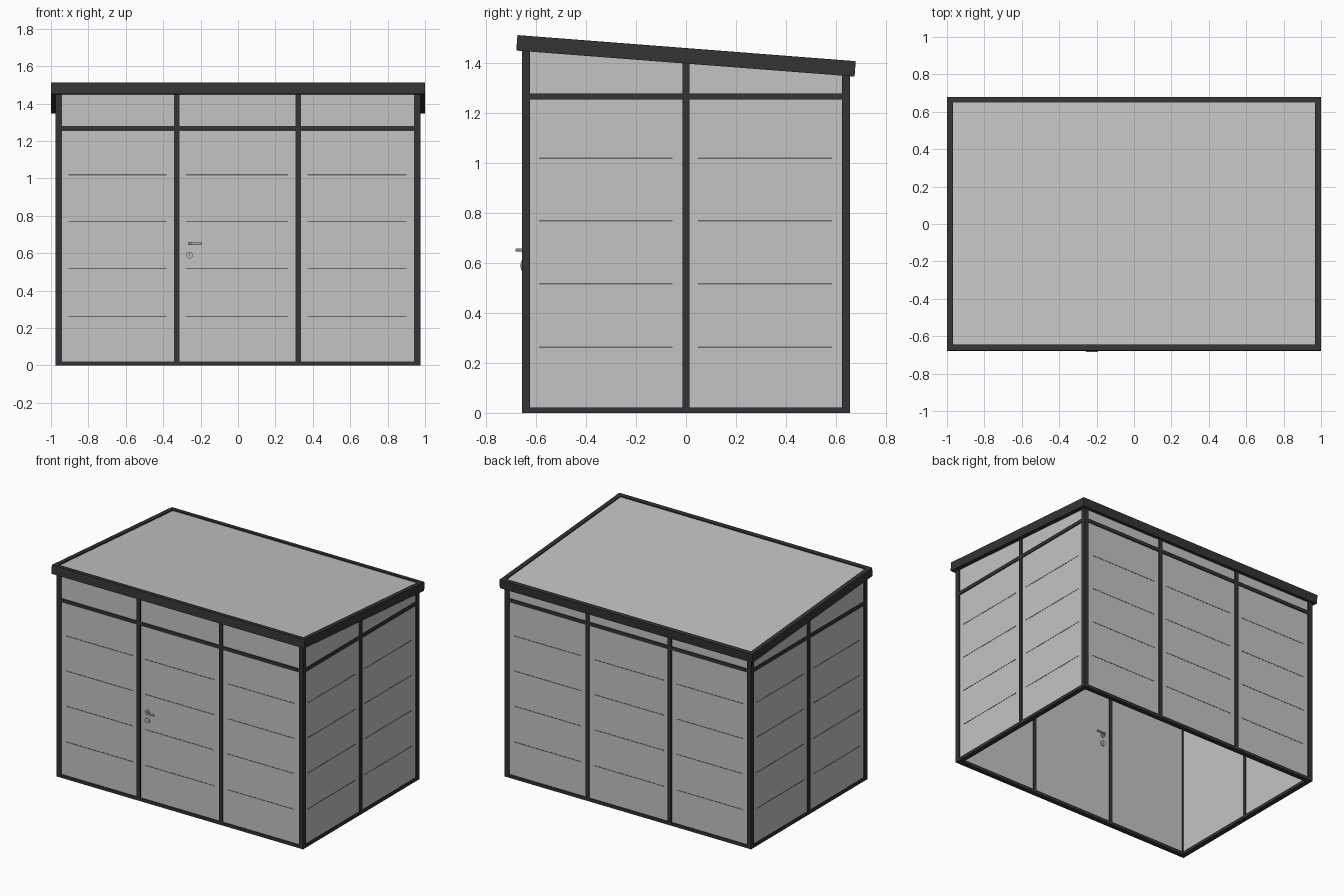
import bpy
import math

if "Cube" in bpy.data.objects:
    bpy.data.objects.remove(bpy.data.objects["Cube"])


def material(name, value, metallic=0.0):
    m = bpy.data.materials.new(name)
    m.use_nodes = True
    colour = (value, value, value, 1)
    m.diffuse_color = colour
    bsdf = m.node_tree.nodes["Principled BSDF"]
    bsdf.inputs["Base Color"].default_value = colour
    bsdf.inputs["Roughness"].default_value = 0.6
    return m


PANEL = material("light grey panel", 0.55)
FRAME = material("dark grey frame", 0.034)
GROOVE = material("groove grey", 0.15)
METAL = material("handle grey", 0.4)

HX, HY = 0.975, 0.657          # outer half sizes of the walls
POST, RAIL = 0.033, 0.025      # frame member widths
ANGLE = math.atan(0.077)       # roof pitch, falling to the back
ROOF_Z, ROOF_H = 1.43, 0.062


def roof_line(y):
    """Height just inside the roof underside."""
    return ROOF_Z - ROOF_H / 2 + 0.008 - y * math.tan(ANGLE)


def box(name, xs, ys, zs, mat):
    """Box from three ranges; a top of None follows the roof slope."""
    x0, x1 = sorted(xs)
    y0, y1 = sorted(ys)
    z0, z1 = zs
    base = [(x0, y0), (x1, y0), (x1, y1), (x0, y1)]
    verts = [(x, y, z0) for x, y in base]
    verts += [(x, y, roof_line(y) if z1 is None else z1) for x, y in base]
    faces = [(3, 2, 1, 0), (4, 5, 6, 7)]
    faces += [(i, (i + 1) % 4, (i + 1) % 4 + 4, i + 4) for i in range(4)]
    mesh = bpy.data.meshes.new(name)
    mesh.from_pydata(verts, [], faces)
    mesh.materials.append(mat)
    obj = bpy.data.objects.new(name, mesh)
    bpy.context.collection.objects.link(obj)
    return obj


def wall(name, side, along_x, half, out, middles):
    """One framed wall with panels, posts, rails and grooves."""
    def part(label, span, depth, zs, mat):
        across = [side * (out - d) for d in depth]
        ranges = (span, across) if along_x else (across, span)
        box(name + "_" + label, *ranges, zs, mat)

    inner = half - POST
    part("panel", (-inner, inner), (0.008, 0.026), (0.01, None), PANEL)
    part("bottom_rail", (-inner, inner), (0, POST), (0, 0.022), FRAME)
    part("upper_rail", (-inner, inner), (0.001, 0.03), (1.255, 1.255 + RAIL), FRAME)
    for m in middles:
        part("middle_post", (m - 0.014, m + 0.014), (0.0005, 0.031), (0, None), FRAME)

    # Pressed horizontal grooves in every bay
    edges = [-inner] + [m + s * 0.014 for m in middles for s in (-1, 1)] + [inner]
    for a, b in zip(edges[::2], edges[1::2]):
        for z in (0.262, 0.518, 0.77, 1.02):
            part("groove", (a + 0.035, b - 0.04), (0.0068, 0.01),
                 (z - 0.003, z + 0.003), GROOVE)


# Walls
wall("front", -1, True, HX, HY, (-0.328, 0.322))
wall("back", 1, True, HX, HY, (-0.328, 0.322))
wall("left", 1, False, HY, HX, (0,))
wall("right", -1, False, HY, HX, (0,))

# Corner posts
for sx in (-1, 1):
    for sy in (-1, 1):
        box("corner_post", (sx * HX, sx * (HX - POST)),
            (sy * HY, sy * (HY - POST)), (0, None), FRAME)

# Pitched roof: recessed sheet inside a fascia frame
half_len, h, edge = 0.6795, ROOF_H / 2, 0.031
roof = [box("roof_sheet", (-0.975, 0.975), (-0.655, 0.655), (-h + 0.012, h - 0.008), PANEL)]
for s in (-1, 1):
    roof.append(box("roof_fascia_end", (-1, 1),
                    (s * half_len, s * (half_len - edge)), (-h, h), FRAME))
    roof.append(box("roof_fascia_side", (s, s * (1 - edge)),
                    (edge - half_len, half_len - edge), (-h, h), FRAME))
for obj in roof:
    obj.location.z = ROOF_Z
    obj.rotation_euler.x = -ANGLE


# Door handle and lock on both faces of the door
def disc(name, x, y, z, radius, depth, mat):
    bpy.ops.mesh.primitive_cylinder_add(vertices=24, radius=radius, depth=depth,
                                        location=(x, y, z),
                                        rotation=(math.pi / 2, 0, 0))
    obj = bpy.context.object
    obj.name = name
    obj.data.materials.append(mat)
    bpy.ops.object.shade_smooth_by_angle()


def lever(name, face, direction):
    curve = bpy.data.curves.new(name, "CURVE")
    curve.dimensions = "3D"
    curve.bevel_depth = 0.0065
    curve.bevel_resolution = 3
    curve.use_fill_caps = True
    spline = curve.splines.new("POLY")
    tip = face + direction * 0.029
    path = [(-0.26, face), (-0.26, tip - direction * 0.007), (-0.253, tip), (-0.192, tip)]
    spline.points.add(len(path) - 1)
    for point, (x, y) in zip(spline.points, path):
        point.co = (x, y, 0.652, 1)
    curve.materials.append(METAL)
    bpy.context.collection.objects.link(bpy.data.objects.new(name, curve))


for label, face, direction in (("outer", -HY + 0.008, -1), ("inner", -HY + 0.026, 1)):
    lever(label + "_door_lever", face, direction)
    disc(label + "_lever_rosette", -0.26, face + direction * 0.004, 0.652, 0.016, 0.008, PANEL)
    disc(label + "_lock_rosette", -0.26, face + direction * 0.006, 0.59, 0.018, 0.012, PANEL)
    box(label + "_keyhole", (-0.262, -0.258),
        (face + direction * 0.011, face + direction * 0.013), (0.582, 0.598), FRAME)
